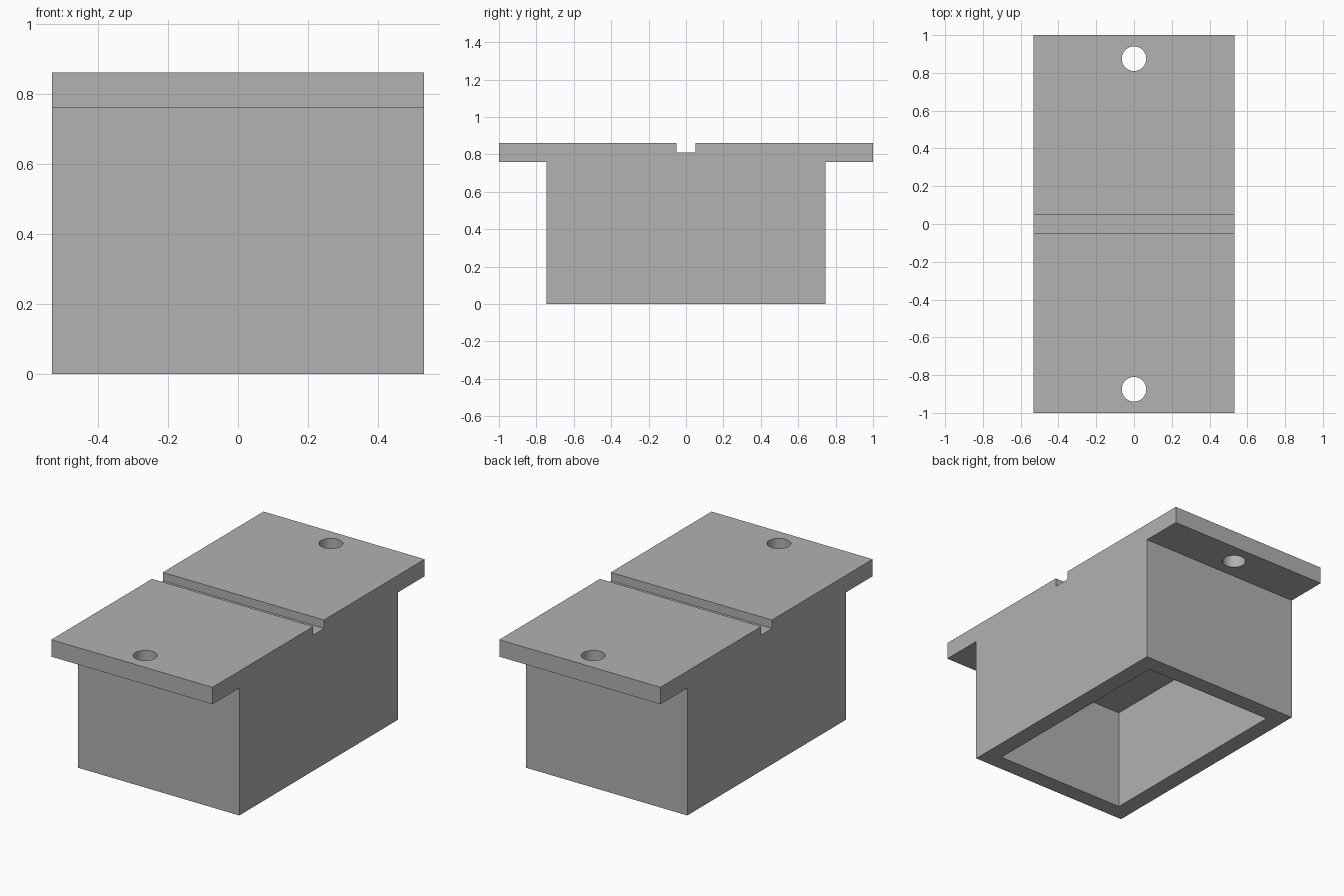
import bpy, bmesh
from mathutils import Matrix, Vector

if "Cube" in bpy.data.objects:
    bpy.data.objects.remove(bpy.data.objects["Cube"], do_unlink=True)

U = 2 / 39.5                      # one design unit
HALF_W = 10.5 * U                 # half width along x
BODY_Y, BODY_TOP, TOP = 14.75 * U, 15 * U, 17 * U
WALL, CAVITY_H = 2 * U, 12 * U
HOLE_Y, HOLE_R = 0.875, 0.065

grey = bpy.data.materials.new("plain grey")
grey.use_nodes = True
colour = (0.445, 0.445, 0.445, 1)
grey.diffuse_color = colour
grey.node_tree.nodes["Principled BSDF"].inputs["Base Color"].default_value = colour


def make_object(name, bm):
    bmesh.ops.recalc_face_normals(bm, faces=bm.faces)
    mesh = bpy.data.meshes.new(name)
    bm.to_mesh(mesh)
    bm.free()
    mesh.materials.append(grey)
    obj = bpy.data.objects.new(name, mesh)
    bpy.context.collection.objects.link(obj)
    return obj


def cut(target, cutter):
    cutter.hide_render = True
    mod = target.modifiers.new(cutter.name, "BOOLEAN")
    mod.operation, mod.solver, mod.object = "DIFFERENCE", "EXACT", cutter
    bpy.ops.object.modifier_apply(modifier=mod.name)
    bpy.data.objects.remove(cutter, do_unlink=True)


# Housing: flanged, grooved half profile mirrored in y and extruded along x
half = [(BODY_Y, 0), (BODY_Y, BODY_TOP), (1, BODY_TOP), (1, TOP), (U, TOP), (U, TOP - U)]
profile = half + [(-y, z) for y, z in reversed(half)]
bm = bmesh.new()
face = bm.faces.new([bm.verts.new((-HALF_W, y, z)) for y, z in profile])
ext = bmesh.ops.extrude_face_region(bm, geom=[face])
moved = [v for v in ext["geom"] if isinstance(v, bmesh.types.BMVert)]
bmesh.ops.translate(bm, verts=moved, vec=Vector((2 * HALF_W, 0, 0)))
housing = make_object("flanged_housing", bm)
bpy.context.view_layer.objects.active = housing
housing.select_set(True)

# Open cavity underneath
bm = bmesh.new()
size = (2 * (HALF_W - WALL), 2 * (BODY_Y - WALL), 2 * CAVITY_H)
bmesh.ops.create_cube(bm, size=1, matrix=Matrix.Diagonal((*size, 1)))
cut(housing, make_object("cavity_cutter", bm))

# Screw hole through each flange
for side in (-1, 1):
    bm = bmesh.new()
    bmesh.ops.create_cone(bm, cap_ends=True, segments=48, radius1=HOLE_R, radius2=HOLE_R,
                          depth=0.4, matrix=Matrix.Translation((0, side * HOLE_Y, TOP - U)))
    cut(housing, make_object("screw_hole_cutter", bm))

bpy.ops.object.shade_smooth_by_angle()
